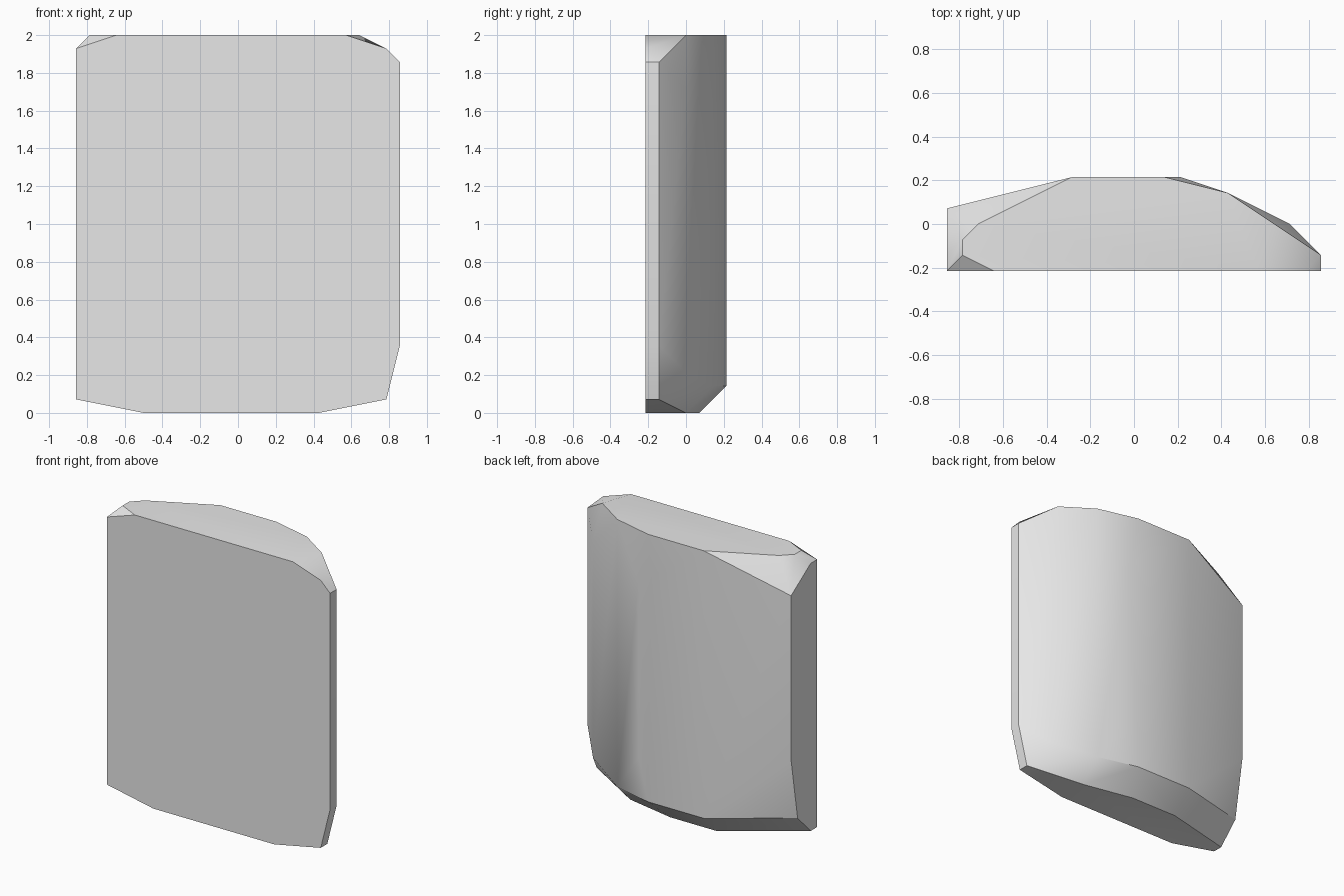
import bpy, bmesh
from math import radians

default_cube = bpy.data.objects.get("Cube")
if default_cube:
    bpy.data.objects.remove(default_cube, do_unlink=True)

UNIT = 1 / 14  # spacing of the lattice on which every corner lies

# Grey stone-like material
grey = bpy.data.materials.new("plain_grey")
grey.use_nodes = True
grey.diffuse_color = (0.8, 0.8, 0.8, 1)
grey.node_tree.nodes["Principled BSDF"].inputs["Base Color"].default_value = grey.diffuse_color

# Upright edges around the block: x, y, lower end, upper end
upright_edges = [
    (-12, -3, 1, 27), (-12, -2, 1, 27), (-12, 1, 9, 25),
    (-4, 3, 2, 28), (2, 3, 2, 28), (3, 3, 6, 23), (6, 2, 2, 28),
    (10, 0, 3, 24), (12, -2, 5, 26), (12, -3, 5, 26), (11, -3, 1, 27),
]
# Remaining corners of the flat top and the flat base
top_outline = [(-9, -3), (-11, -2), (-11, -1), (-10, 0), (9, 0), (8, -3)]
base_outline = [(-7, -3), (6, -3), (6, 0), (1, 1), (-4, 1)]
# Corners of the lower side bevels
bevel_corners = [(-12, 0, 3), (11, -2, 1)]

corners = [(x, y, z) for x, y, low, high in upright_edges for z in (low, high)]
corners += [(x, y, 28) for x, y in top_outline]
corners += [(x, y, 0) for x, y in base_outline]
corners += bevel_corners


def build_convex_block(name, points, material):
    """Wrap the points in a convex skin and merge its coplanar faces."""
    bm = bmesh.new()
    for point in points:
        bm.verts.new([value * UNIT for value in point])
    bmesh.ops.convex_hull(bm, input=bm.verts[:])
    loose = [vert for vert in bm.verts if not vert.link_faces]
    bmesh.ops.delete(bm, geom=loose, context="VERTS")
    bmesh.ops.dissolve_limit(bm, angle_limit=radians(0.5),
                             verts=bm.verts[:], edges=bm.edges[:])
    bmesh.ops.recalc_face_normals(bm, faces=bm.faces[:])
    mesh = bpy.data.meshes.new(name)
    bm.to_mesh(mesh)
    bm.free()
    mesh.materials.append(material)
    block = bpy.data.objects.new(name, mesh)
    bpy.context.collection.objects.link(block)
    return block


# Rounded-back slab with a flat front
slab = build_convex_block("faceted_slab", corners, grey)
bpy.ops.object.select_all(action="DESELECT")
slab.select_set(True)
bpy.context.view_layer.objects.active = slab
bpy.ops.object.shade_smooth_by_angle(angle=radians(30))
